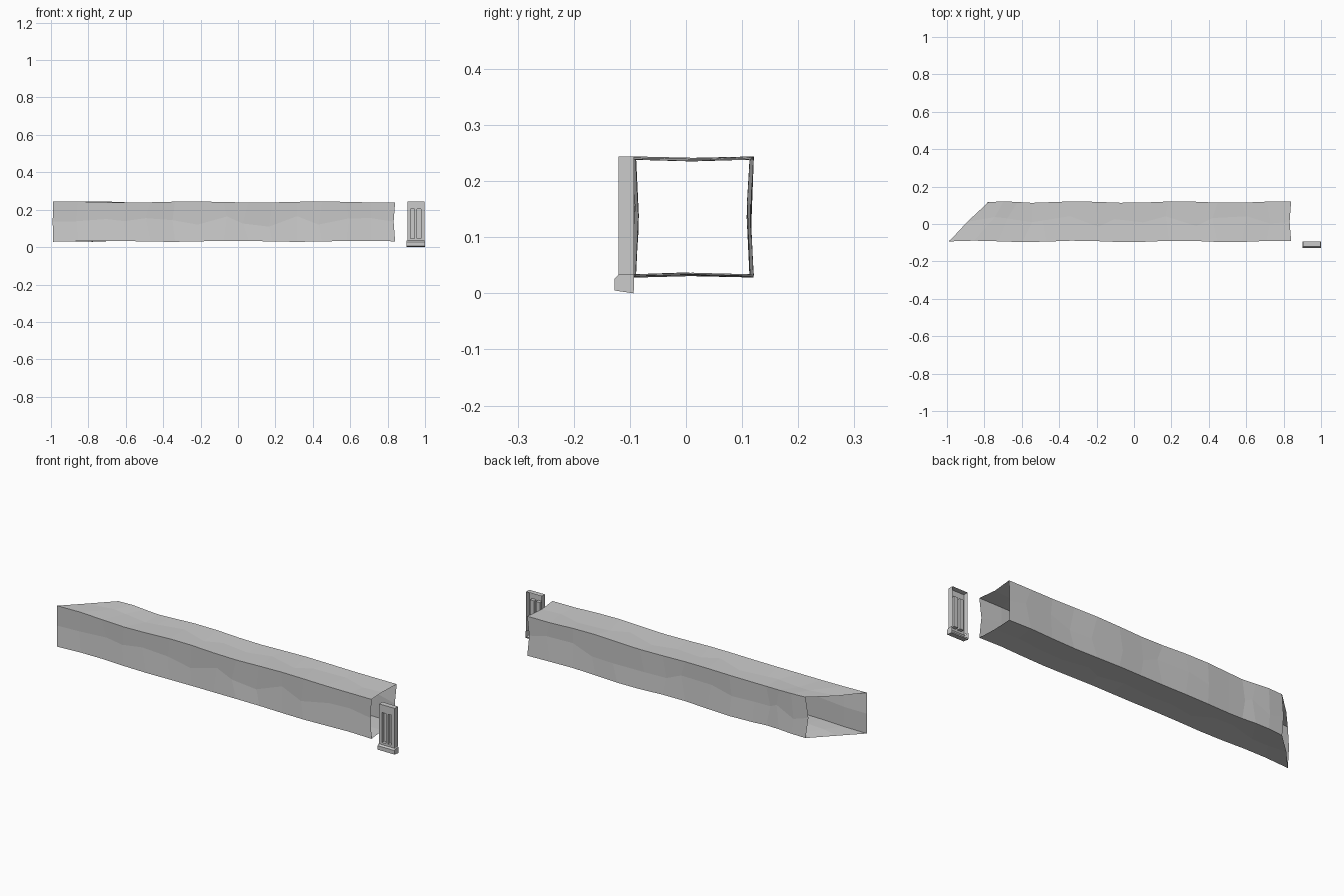
import bpy, bmesh, math, random

old = bpy.data.objects.get("Cube")
if old:
    bpy.data.objects.remove(old)
random.seed(4)


def material(name, value):
    mat = bpy.data.materials.new(name)
    mat.use_nodes = True
    colour = (value, value, value, 1)
    mat.diffuse_color = colour
    mat.node_tree.nodes["Principled BSDF"].inputs["Base Color"].default_value = colour
    return mat


grey = material("plain grey", 0.6)


def finish(bm, name):
    mesh = bpy.data.meshes.new(name)
    bm.to_mesh(mesh)
    bm.free()
    mesh.materials.append(grey)
    obj = bpy.data.objects.new(name, mesh)
    bpy.context.collection.objects.link(obj)
    return obj


# Hollow rough-hewn beam: open rings of eight points, one end mitred
def build_beam():
    bm = bmesh.new()
    section = [(-1, -1), (0, -1), (1, -1), (1, 0), (1, 1), (0, 1), (-1, 1), (-1, 0)]
    half, mid_y, mid_z, steps = 0.105, 0.012, 0.136, 14
    rings = []
    for k in range(steps + 1):
        ring = []
        inner = 0 < k < steps
        wave = 0.004 * math.sin(k * 1.5)
        for sy, sz in section:
            middle = sy == 0 or sz == 0
            y = mid_y + sy * (half + wave * (sy > 0)) + wave * (sy < 0)
            z = mid_z + sz * half + 0.003 * math.sin(k * 1.2 + sz) * abs(sz)
            if middle:
                y -= 0.005 * sy
                z -= 0.003 * sz
            if middle and inner:
                y += random.uniform(-0.03, 0.03) * (sy == 0)
                z += random.uniform(-0.03, 0.03) * (sz == 0)
            mitre = (y + 0.095) * max(0, 1 - k / 4)
            x = -0.99 + 1.83 * k / steps + mitre
            if middle:
                x += random.uniform(-0.03, 0.03) if inner else -0.008
            ring.append(bm.verts.new((x, y, z)))
        rings.append(ring)
    for a, b in zip(rings, rings[1:]):
        for i in range(8):
            j = (i + 1) % 8
            bm.faces.new((a[i], a[j], b[j], b[i]))
    bmesh.ops.recalc_face_normals(bm, faces=bm.faces)
    return finish(bm, "hollow_beam")


# End plate: open-backed shell with two sunken slots and a thicker foot
def build_plate():
    bm = bmesh.new()
    front, back, floor = -0.12, -0.093, -0.102
    xs = [0.906, 0.922, 0.945, 0.956, 0.979, 0.996]
    zs = [0.034, 0.045, 0.203, 0.244]

    def quad(*points):
        bm.faces.new([bm.verts.new(p) for p in points])

    def walls(x0, x1, z0, z1, y0, y1):
        loop = [(x0, z0), (x1, z0), (x1, z1), (x0, z1)]
        for (xa, za), (xb, zb) in zip(loop, loop[1:] + loop[:1]):
            quad((xa, y0, za), (xb, y0, zb), (xb, y1, zb), (xa, y1, za))

    for i in range(5):
        for j in range(3):
            x0, x1, z0, z1 = xs[i], xs[i + 1], zs[j], zs[j + 1]
            sunk = j == 1 and i in (1, 3)
            y = floor if sunk else front
            quad((x0, y, z0), (x1, y, z0), (x1, y, z1), (x0, y, z1))
            if sunk:
                walls(x0, x1, z0, z1, floor, front)
    # Outer sides and top
    for x in (xs[0], xs[-1]):
        quad((x, front, zs[0]), (x, back, zs[0]), (x, back, zs[-1]), (x, front, zs[-1]))
    quad((xs[0], front, zs[-1]), (xs[-1], front, zs[-1]),
         (xs[-1], back, zs[-1]), (xs[0], back, zs[-1]))
    # Flared foot profile swept across the width
    profile = [(front, 0.034), (-0.127, 0.026), (-0.127, 0.005), (-0.094, 0.0), (back, 0.006)]
    x0, x1 = 0.902, 1.0
    for (ya, za), (yb, zb) in zip(profile, profile[1:]):
        quad((x0, ya, za), (x1, ya, za), (x1, yb, zb), (x0, yb, zb))
    for x in (x0, x1):
        quad(*[(x, y, z) for y, z in profile], (x, back, 0.034))
    bmesh.ops.remove_doubles(bm, verts=bm.verts, dist=0.0001)
    bmesh.ops.recalc_face_normals(bm, faces=bm.faces)
    return finish(bm, "slotted_end_plate")


build_beam()
build_plate()
